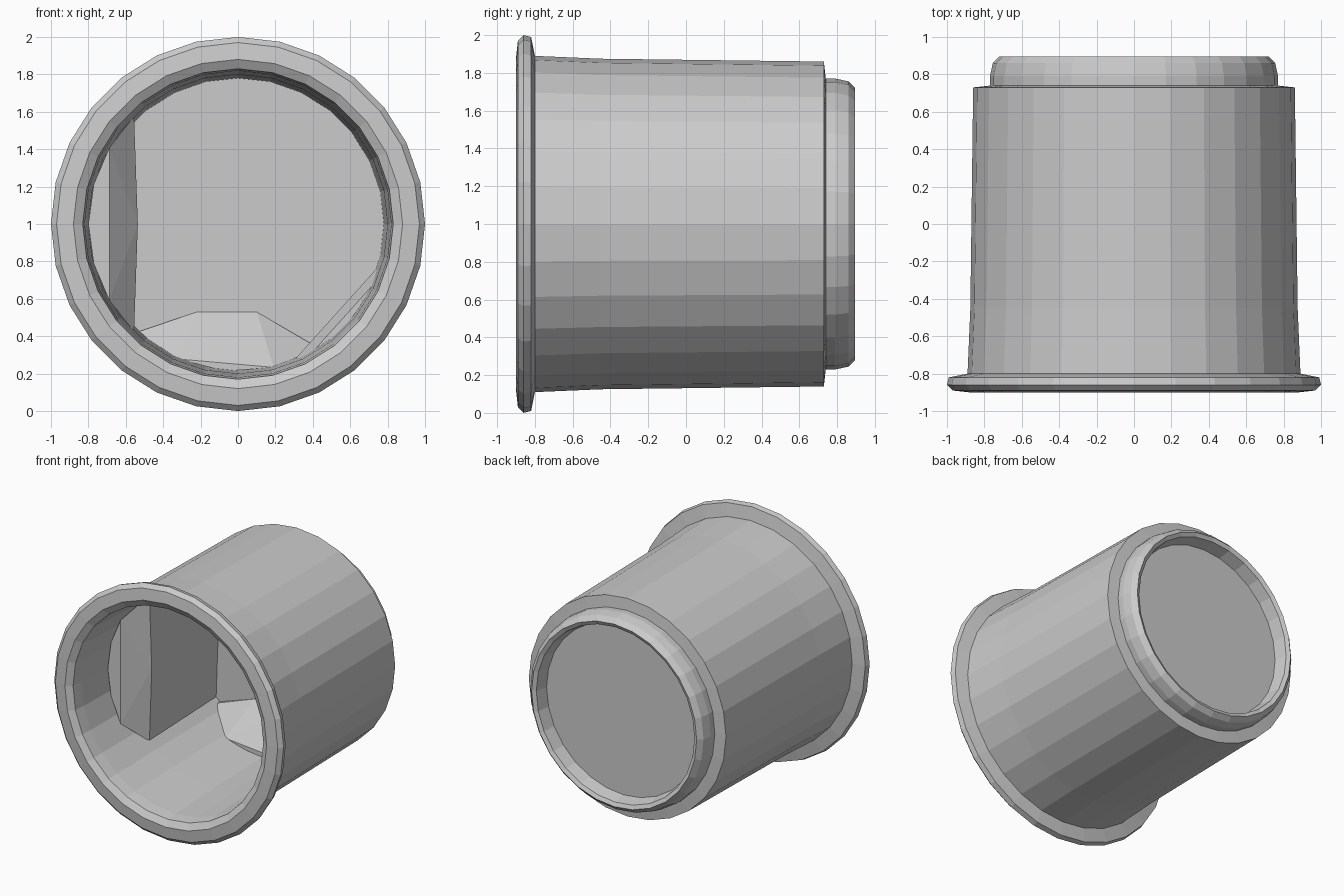
import bpy, bmesh
from math import sin, cos, pi, radians

if "Cube" in bpy.data.objects:
    bpy.data.objects.remove(bpy.data.objects["Cube"])

CZ = 1.0      # height of the cup's lying axis
SIDES = 28
FLOOR = 0.52  # y of the inner floor


def finish(bm, name):
    bmesh.ops.remove_doubles(bm, verts=bm.verts, dist=1e-4)
    bmesh.ops.recalc_face_normals(bm, faces=bm.faces)
    mesh = bpy.data.meshes.new(name)
    bm.to_mesh(mesh)
    bm.free()
    ob = bpy.data.objects.new(name, mesh)
    bpy.context.collection.objects.link(ob)
    return ob


def lathe(name, profile):
    """Revolve (y, radius) pairs around the y axis."""
    bm = bmesh.new()
    rings = [[bm.verts.new((r * cos(2 * pi * i / SIDES), y, CZ + r * sin(2 * pi * i / SIDES)))
              for i in range(SIDES)] for y, r in profile]
    for a, b in zip(rings, rings[1:]):
        for i in range(SIDES):
            j = (i + 1) % SIDES
            bm.faces.new((a[i], a[j], b[j], b[i]))
    bm.faces.new(rings[0])
    bm.faces.new(rings[-1])
    return finish(bm, name)


def wall_block(name, angle, half, y_wall, y_chord, radius, bulge=0.0, steps=6):
    """Circle segment lying against the inner wall, with a sloped front."""
    bm = bmesh.new()
    arc = []
    for i in range(steps + 1):
        t = radians(angle - half + 2 * half * i / steps)
        arc.append((radius * cos(t), CZ + radius * sin(t)))
    ends = (arc[0], arc[-1])
    # chord centre, pushed inwards by the bulge
    t = radians(angle)
    mx = (arc[0][0] + arc[-1][0]) / 2 - bulge * cos(t)
    mz = (arc[0][1] + arc[-1][1]) / 2 - bulge * sin(t)
    for x, z in arc:
        bm.verts.new((x, y_chord if (x, z) in ends else y_wall, z))
        bm.verts.new((x, FLOOR + 0.02, z))
    bm.verts.new((mx, y_chord, mz))
    bm.verts.new((mx, FLOOR + 0.02, mz))
    bmesh.ops.convex_hull(bm, input=bm.verts)
    return finish(bm, name)


# Cup: inner floor, inner wall, flanged rim, outer wall, foot ring, recessed base
lathe("cup_body", [
    (FLOOR, 0.78), (-0.30, 0.80), (-0.78, 0.82), (-0.87, 0.83),
    (-0.90, 0.88), (-0.89, 0.97), (-0.86, 1.0), (-0.82, 0.99), (-0.80, 0.89),
    (-0.45, 0.875), (0.73, 0.86), (0.74, 0.77),
    (0.79, 0.77), (0.86, 0.755), (0.895, 0.72), (0.88, 0.69), (0.78, 0.67)])

# Flat inner panel on the left wall
wall_block("left_inner_panel", 180, 46, -0.48, -0.31, 0.80, bulge=0.02)

# Low fillet where the floor meets the lower right wall
wall_block("lower_right_fillet", -42, 26, 0.1, 0.25, 0.79)


def floor_wedge(name, angle, half, y_front, depth, radius):
    """Slope running from the wall up to a line on the inner floor."""
    bm = bmesh.new()
    for k in (-1, -0.5, 0, 0.5, 1):
        t = radians(angle + k * half)
        x, z = radius * cos(t), CZ + radius * sin(t)
        bm.verts.new((x, y_front if abs(k) < 1 else FLOOR - 0.03, z))
        bm.verts.new((x, FLOOR + 0.02, z))
    for dx in (-0.22, 0.1):
        bm.verts.new((dx, FLOOR, CZ - radius + depth))
    bmesh.ops.convex_hull(bm, input=bm.verts)
    return finish(bm, name)


floor_wedge("bottom_fillet", -95, 38, 0.3, 0.32, 0.79)
